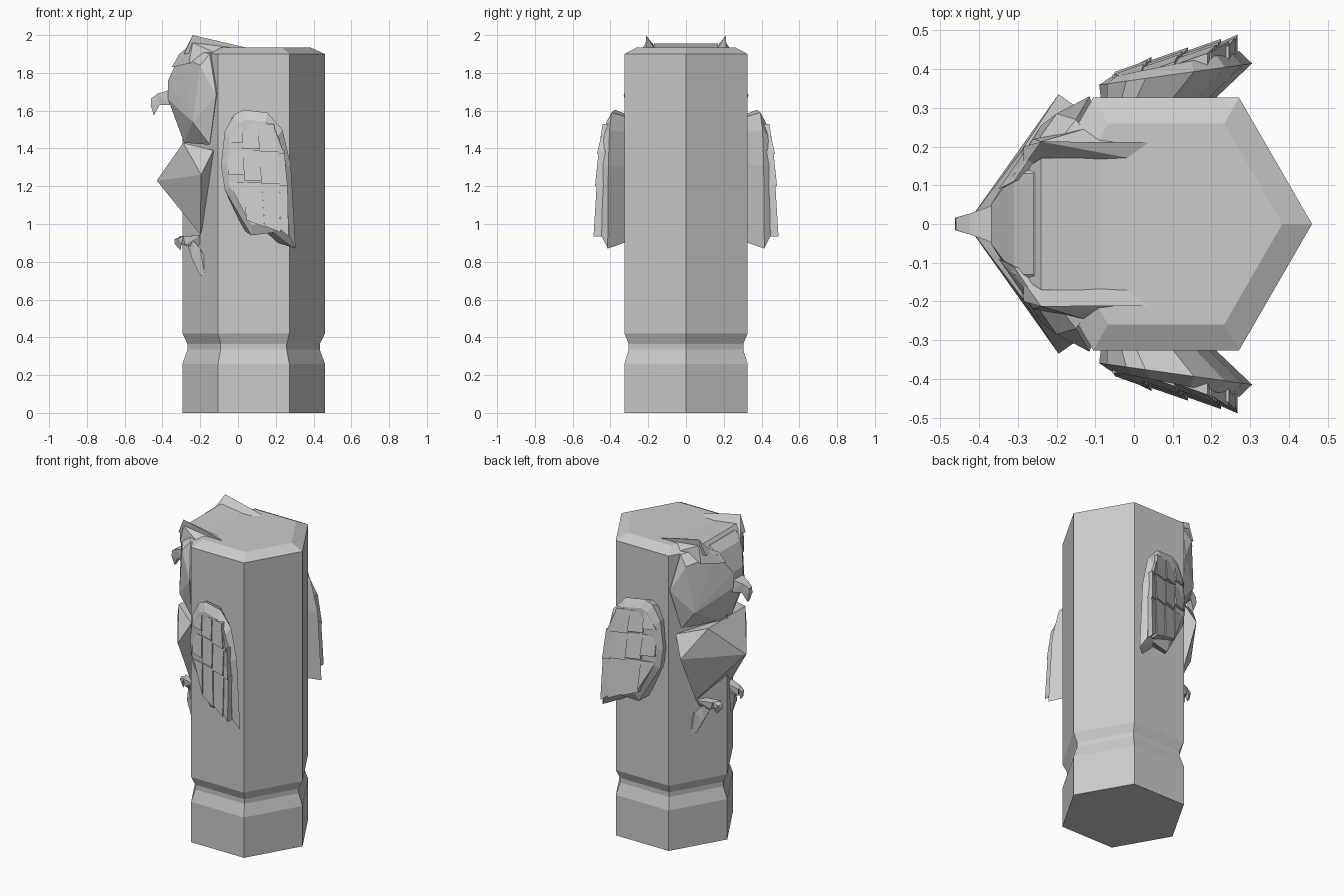
import bpy, bmesh, math
from mathutils import Vector

if "Cube" in bpy.data.objects:
    bpy.data.objects.remove(bpy.data.objects["Cube"])


def finish(bm, name, mirror=False):
    bmesh.ops.recalc_face_normals(bm, faces=bm.faces)
    me = bpy.data.meshes.new(name)
    bm.to_mesh(me)
    bm.free()
    ob = bpy.data.objects.new(name, me)
    bpy.context.collection.objects.link(ob)
    if mirror:
        m = ob.modifiers.new("Mirror", 'MIRROR')
        m.use_axis = (False, True, False)
        m.use_mirror_merge = False
    return ob


def add_hull(bm, pts):
    # convex faceted lump around a few points
    tmp = bmesh.new()
    for p in pts:
        tmp.verts.new(p)
    res = bmesh.ops.convex_hull(tmp, input=tmp.verts)
    loose = [v for v in tmp.verts if not v.link_faces]
    bmesh.ops.delete(tmp, geom=loose, context='VERTS')
    bmesh.ops.dissolve_limit(tmp, angle_limit=0.03, verts=tmp.verts, edges=tmp.edges)
    me = bpy.data.meshes.new("tmp")
    tmp.to_mesh(me)
    tmp.free()
    bm.from_mesh(me)
    bpy.data.meshes.remove(me)


def hulls(name, groups, mirror=False):
    bm = bmesh.new()
    for g in groups:
        add_hull(bm, g)
    return finish(bm, name, mirror)


def loft(name, rings, mirror=False):
    bm = bmesh.new()
    rows = [[bm.verts.new(p) for p in r] for r in rings]
    n = len(rows[0])
    for a, b in zip(rows, rows[1:]):
        for i in range(n):
            bm.faces.new((a[i], a[(i + 1) % n], b[(i + 1) % n], b[i]))
    bm.faces.new(rows[0])
    bm.faces.new(rows[-1])
    return finish(bm, name, mirror)


def both(pts):
    return [(x, s * y, z) for x, y, z in pts for s in (1, -1)]


# hexagonal post with groove and chamfered top
profile = [(.377, 0), (.377, .26), (.35, .335), (.35, .365), (.377, .42),
           (.377, 1.90), (.30, 1.935)]
loft("post", [[(.083 + r * math.cos(k * math.pi / 3), r * math.sin(k * math.pi / 3), z)
               for k in range(6)] for r, z in profile])

# head: flat eye planes either side of a central ridge
hulls("head", [both([(-.37, .05, 1.76), (-.37, .05, 1.66), (-.24, .255, 1.54),
                     (-.20, .285, 1.84), (-.31, .13, 1.89), (-.115, .33, 1.68),
                     (-.15, .27, 1.90), (-.15, .26, 1.42), (-.285, .06, 1.43),
                     (-.26, .13, 1.935), (-.05, .13, 1.935)])])

# chest with a pointed keel
hulls("chest", [both([(-.43, .004, 1.23), (-.29, .19, 1.43), (-.13, .29, 1.39),
                      (-.195, .335, 1.26), (-.20, .186, .945), (-.10, .1, 1.2)])])

# hooked beak
mid = [(-.425, .027, 1.69), (-.415, .024, 1.63)]
hulls("beak", [both([(-.36, .05, 1.71), (-.36, .05, 1.63)] + mid),
               both(mid + [(-.46, .016, 1.665), (-.462, .016, 1.63), (-.445, .01, 1.575)])])

# swept brow and ear tufts
hulls("ear_tuft", [
    [(-.24, .213, 2.0), (.06, .211, 1.93), (-.24, .168, 1.945), (0, .168, 1.93),
     (-.285, .20, 1.90), (-.285, .15, 1.91)],
    [(-.35, .09, 1.83), (-.31, .11, 1.90), (-.24, .213, 1.96), (-.285, .15, 1.92),
     (-.13, .245, 1.91), (-.26, .22, 1.85), (.0, .21, 1.93)]], True)
hulls("brow_bridge", [both([(-.24, .17, 1.955), (-.285, .14, 1.90),
                            (-.05, .17, 1.93), (-.2, .17, 1.90)])])

# feet: curled toe and hanging claw
hulls("foot", [
    [(-.20, .12, .94), (-.20, .18, .94), (-.31, .09, .935), (-.29, .145, .935),
     (-.31, .09, .895), (-.28, .145, .89), (-.20, .14, .87)],
    [(-.335, .10, .92), (-.32, .135, .92), (-.30, .10, .935), (-.29, .14, .935),
     (-.335, .105, .895), (-.305, .12, .86), (-.30, .14, .89)],
    [(-.27, .11, .90), (-.235, .17, .91), (-.20, .20, .87), (-.245, .17, .82),
     (-.175, .20, .72), (-.205, .185, .735), (-.16, .19, .80)]], True)

# wing body: bevelled plate flaring outward to the rear
outline = [(-.09, 1.31), (-.07, 1.49), (-.02, 1.58), (.03, 1.605), (.155, 1.59),
           (.235, 1.50), (.28, 1.31), (.305, .87), (.19, .955), (.07, .94), (-.07, 1.18)]


def ring(k, y0, slope, kx=None):
    cx, cz = .10, 1.28
    return [(cx + (x - cx) * k, y0 + slope * (cx + (x - cx) * k), cz + (z - cz) * k)
            for x, z in outline]


inner = [(-.07 + (x + .07) * .72, .315, 1.3 + (z - 1.3) * .92) for x, z in outline]
loft("wing_body", [inner, ring(1, .372, .14), ring(.84, .392, .20)], True)

# wing feathers: four columns of overlapping shingles
zs = [1.53, 1.37, 1.20, .94]
left = [(.0, -.055, -.05, .03), (.02, .025, .035, .045),
        (.105, .115, .125, .14), (.19, .215, .22, .225), (.20, .245, .262, .268)]
drop = [.10, .05, .02, 0]
groups = []
for c in range(4):
    for r in range(3):
        zt = zs[r] + (.02 if r else 0) - (.04 if c == 3 and r == 0 else 0)
        zb = zs[r + 1] + drop[c] * (1 if r == 2 else .6)
        xs_t = (left[c][r], left[c + 1][r])
        xs_b = (left[c][r + 1], left[c + 1][r + 1])
        pts = []
        for xs, z, lift in ((xs_t, zt, .0), (xs_b, zb, .016)):
            for i, x in enumerate(xs):
                y = .384 + .26 * x + .006 * r + lift + .008 * i
                zz = z - (.035 * i if (lift and r == 2) else 0) + (.03 if lift and r == 2 else 0)
                pts += [(x, y, zz), (x, y - .05, zz)]
        groups.append(pts)
hulls("wing_feathers", groups, True)
